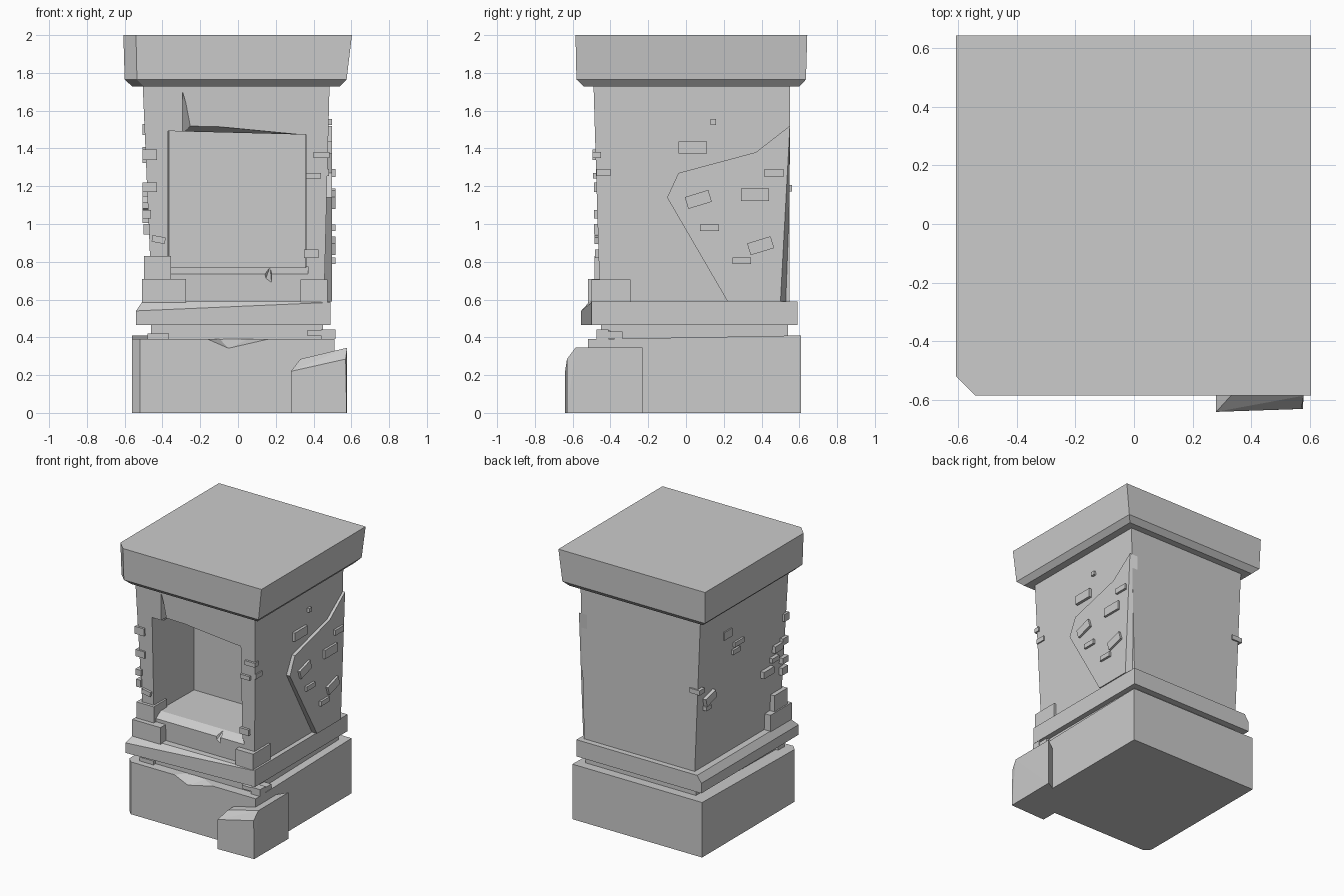
import bpy, bmesh
from math import radians
from mathutils import Vector


def finish(name, bm):
    bmesh.ops.recalc_face_normals(bm, faces=bm.faces)
    me = bpy.data.meshes.new(name)
    bm.to_mesh(me)
    bm.free()
    ob = bpy.data.objects.new(name, me)
    bpy.context.collection.objects.link(ob)
    return ob


def hull(name, pts):
    bm = bmesh.new()
    for p in pts:
        bm.verts.new(p)
    r = bmesh.ops.convex_hull(bm, input=bm.verts[:])
    junk = [e for e in r["geom_interior"] + r["geom_unused"] if isinstance(e, bmesh.types.BMVert)]
    if junk:
        bmesh.ops.delete(bm, geom=list(set(junk)), context='VERTS')
    bmesh.ops.dissolve_limit(bm, angle_limit=radians(0.5), verts=bm.verts[:], edges=bm.edges[:])
    return finish(name, bm)


def loft(name, rings):
    bm = bmesh.new()
    vs = [[bm.verts.new(p) for p in ring] for ring in rings]
    n = len(rings[0])
    for a, b in zip(vs, vs[1:]):
        for i in range(n):
            j = (i + 1) % n
            bm.faces.new((a[i], a[j], b[j], b[i]))
    bm.faces.new(vs[0][::-1])
    bm.faces.new(vs[-1])
    return finish(name, bm)


def ring(x0, x1, y0, y1, z, c=0.0, zback=None):
    """Rectangle outline; c cuts the front left corner, zback tilts it."""
    zb = z if zback is None else zback
    pts = [(x1, y0, z), (x1, y1, zb), (x0, y1, zb)]
    return pts + ([(x0, y0 + c, z), (x0 + c, y0, z)] if c else [(x0, y0, z)])


def box(name, x0, x1, y0, y1, z0, z1, rot=(0, 0, 0)):
    bm = bmesh.new()
    bmesh.ops.create_cube(bm, size=1)
    bmesh.ops.scale(bm, vec=(x1 - x0, y1 - y0, z1 - z0), verts=bm.verts)
    ob = finish(name, bm)
    ob.location = ((x0 + x1) / 2, (y0 + y1) / 2, (z0 + z1) / 2)
    ob.rotation_euler = [radians(a) for a in rot]
    return ob


def cut(target, pts):
    c = hull(target.name + "_cutter", pts)
    c.hide_render = True
    c.hide_viewport = False
    c.display_type = 'WIRE'
    m = target.modifiers.new("cut", 'BOOLEAN')
    m.operation = 'DIFFERENCE'
    m.solver = 'EXACT'
    m.object = c


# Plinth with a chipped front edge
base = loft("base", [ring(-.56, .51, -.52, .61, 0, .04),
                     ring(-.56, .51, -.52, .61, .39, .04, .41)])
cut(base, [(-.18, -.53, .395), (.2, -.53, .395), (-.05, -.525, .34),
           (-.1, -.44, .395), (.06, -.46, .395)])

# Stone leaning on the plinth corner
hull("corner_stone", [(.28, -.64, 0), (.575, -.63, 0), (.28, -.64, .22), (.57, -.63, .285),
                      (.33, -.585, .285), (.578, -.585, .345), (.578, -.23, .345),
                      (.578, -.23, 0), (.33, -.4, .285), (.28, -.4, .22), (.28, -.4, 0)])

# Recessed neck and moulding with a tapering worn edge
box("neck", -.46, .45, -.45, .54, .37, .48)
hull("moulding", [(-.54, -.555, .465), (.49, -.5, .465), (.49, .59, .465), (-.54, .59, .465),
                  (-.54, -.555, .54), (.49, -.5, .585), (.49, -.495, .59),
                  (.49, .59, .59), (-.505, .59, .59), (-.54, .59, .54), (-.505, -.51, .59)])

# Main body with the niche, sill bevel and cracks cut into it
body = loft("body", [ring(-.455, .455, -.455, .548, .57), ring(-.505, .485, -.49, .55, 1.75)])
cut(body, [(x, y, z) for y, a, b in ((-.7, -.375, .362), (0, -.362, .355))
           for x, z in ((a, .77), (b, .77), (b, 1.473), (a, 1.492))])
cut(body, [(x, y, z) for x in (-.36, .37)
           for y, z in ((-.395, .775), (-.475, .725), (-.6, .725), (-.6, .775))])
cut(body, [(-.295, -.52, 1.71), (-.295, -.52, 1.48), (-.24, -.52, 1.53), (-.295, -.36, 1.48),
           (-.295, -.47, 1.70)])
cut(body, [(-.295, -.52, 1.47), (-.24, -.52, 1.53), (.36, -.52, 1.472),
           (-.295, -.36, 1.48), (.36, -.36, 1.465)])
cut(body, [(.11, -.5, .775), (.18, -.5, .77), (.185, -.5, .72), (.18, -.48, .66),
           (.14, -.48, .69), (.17, -.40, .775)])

# Raised jagged patch on the right side
outline = [(-.1, 1.14), (.22, .59), (.545, .59), (.55, 1.52), (.37, 1.38), (-.04, 1.27)]
face = [(.498, .5 if i == 2 else y, z) for i, (y, z) in enumerate(outline)]
loft("wall_patch", [[(.43, y, z) for y, z in outline], face])

# Cap slab
loft("cap", [ring(-.56, .54, -.54, .60, 1.728, .06), ring(-.6, .575, -.58, .635, 1.765, .065),
             ring(-.607, .603, -.585, .642, 2.0, .067)])

# Corner stones at the foot of the body
box("quoin_left_low", -.508, -.275, -.52, -.27, .585, .71)
box("quoin_left_high", -.498, -.355, -.485, -.33, .68, .83)
box("quoin_right", .33, .475, -.5, -.295, .585, .705)

# Bricks on the front corners: x0, x1, y0, y1, z0, z1, tilt
front = [(-.505, -.43, -.495, -.44, 1.34, 1.395, 0), (-.505, -.43, -.487, -.42, 1.17, 1.22, 0),
         (-.505, -.46, -.487, -.42, 1.03, 1.075, 0), (-.5, -.465, -.487, -.42, .945, 1.0, 0),
         (-.455, -.385, -.485, -.42, .9, .935, 10), (.4, .485, -.495, -.45, 1.35, 1.382, 0),
         (.36, .44, -.493, -.44, 1.24, 1.27, 0), (.44, .482, -.475, -.4, 1.255, 1.29, 0),
         (.35, .425, -.483, -.42, .82, .865, 0)]
for *b, t in front:
    box("front_brick", *b, (0, t, 0))

# Bricks in the neck gap
for b in [(-.48, -.365, -.475, -.4, .385, .42), (.365, .46, -.475, -.4, .41, .437),
          (.44, .515, -.475, -.41, .39, .442), (.4, .51, -.42, -.335, .395, .43)]:
    box("neck_brick", *b)

# Bricks on the side walls: centre y, z, width, height, tilt
right = [(.145, 1.54, .03, .03, 0), (.035, 1.405, .15, .065, 0), (.465, 1.27, .1, .04, 0),
         (.365, 1.155, .15, .065, 0), (.065, 1.13, .13, .065, 17), (.125, .98, .1, .035, 0),
         (.395, .885, .13, .065, 17), (.295, .805, .1, .035, 0)]
left = [(.22, 1.5, .09, .06, 0), (.09, 1.39, .11, .035, 0), (.12, 1.34, .08, .035, 0),
        (.42, 1.1, .12, .06, -15), (.53, 1.19, .06, .035, 0), (.45, 1.04, .06, .03, 0),
        (-.26, 1.03, .12, .05, 0), (-.38, 1.17, .1, .05, 0), (-.34, 1.1, .08, .035, 0)]
for name, bricks, side in (("right_brick", right, 1), ("left_brick", left, -1)):
    for y, z, w, h, t in bricks:
        out = (.515 if z < 1.3 else .497) if side > 0 else .505
        lo, hi = sorted((side * .42, side * out))
        box(name, lo, hi, y - w / 2, y + w / 2, z - h / 2, z + h / 2, (t, 0, 0))
